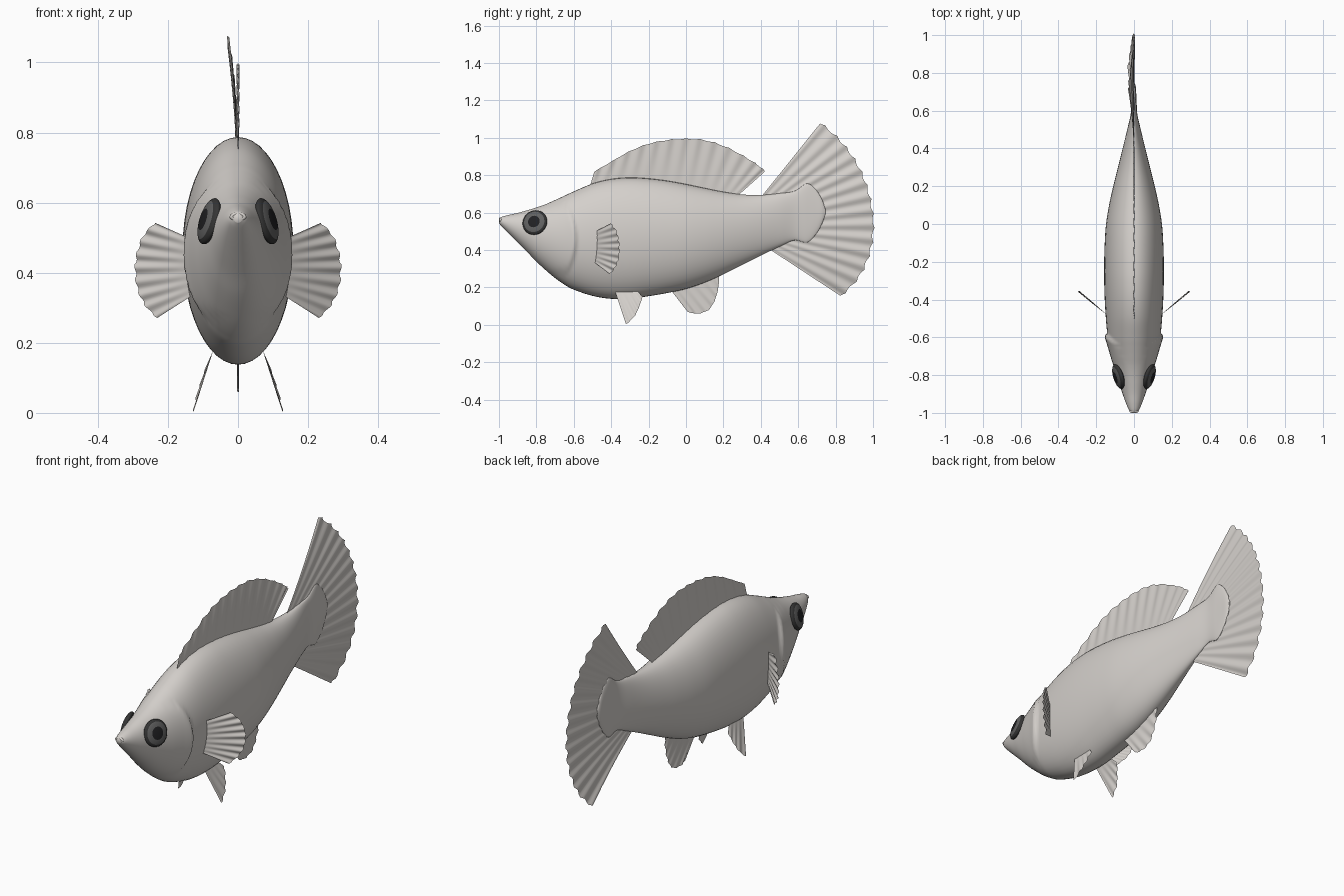
import bpy, bmesh, math
from mathutils import Vector

if "Cube" in bpy.data.objects:
    bpy.data.objects.remove(bpy.data.objects["Cube"])


def material(name, rgb):
    m = bpy.data.materials.new(name)
    m.diffuse_color = (*rgb, 1)
    m.use_nodes = True
    m.node_tree.nodes["Principled BSDF"].inputs["Base Color"].default_value = m.diffuse_color
    return m


SKIN = material("pale skin", (0.66, 0.63, 0.60))
FIN = material("pale fin", (0.66, 0.63, 0.60))
RIM = material("eye rim dark", (0.035, 0.035, 0.035))
IRIS = material("iris grey", (0.12, 0.12, 0.12))
PUPIL = material("pupil black", (0.015, 0.015, 0.017))


def finish(name, bm, mats):
    me = bpy.data.meshes.new(name)
    bm.to_mesh(me)
    bm.free()
    for m in mats:
        me.materials.append(m)
    for p in me.polygons:
        p.use_smooth = True
    ob = bpy.data.objects.new(name, me)
    bpy.context.collection.objects.link(ob)
    return ob


def spline(pts, n):
    """n+1 points on a Catmull-Rom curve through pts."""
    k = len(pts) - 1
    out = []
    for i in range(n + 1):
        u = i / n * k
        j = min(int(u), k - 1)
        t = u - j
        a, b, c, d = (pts[max(j - 1, 0)], pts[j], pts[j + 1], pts[min(j + 2, k)])
        out.append(tuple(0.5 * (2 * q + (r - p) * t + (2 * p - 5 * q + 4 * r - s) * t * t
                                + (3 * q - p - 3 * r + s) * t ** 3)
                         for p, q, r, s in zip(a, b, c, d)))
    return out


def skin_grid(bm, rows, closed=False):
    vs = [[bm.verts.new(p) for p in row] for row in rows]
    n = len(rows[0])
    for a, b in zip(vs, vs[1:]):
        for i in range(n if closed else n - 1):
            j = (i + 1) % n
            bm.faces.new((a[i], a[j], b[j], b[i]))
    return vs


# Body: oval sections (y, top, bottom, half width) with a raised gill cover
stations = [(-1.0, .568, .543, .012), (-.985, .577, .526, .026), (-.95, .587, .49, .042),
            (-.9, .598, .44, .060), (-.85, .612, .39, .076), (-.8, .627, .338, .092),
            (-.75, .645, .292, .107), (-.7, .667, .25, .121), (-.65, .690, .215, .132),
            (-.6, .713, .188, .140), (-.5, .755, .155, .149), (-.4, .779, .139, .155),
            (-.3, .787, .14, .158), (-.2, .782, .153, .158), (-.1, .770, .170, .155),
            (0, .752, .192, .148), (.1, .731, .226, .132), (.2, .711, .270, .110),
            (.3, .697, .320, .085), (.4, .694, .370, .060), (.5, .703, .418, .036),
            (.58, .715, .452, .018), (.645, .755, .44, .014), (.69, .728, .478, .012),
            (.725, .675, .535, .010), (.745, .62, .59, .004)]


def gill(y, z):
    w = max(0, 1 - ((z - .46) / .18) ** 2)
    d = -.595 - 1.6 * (z - .46) ** 2 - y
    return .016 * math.sqrt(w) * (math.exp(-d / .07) if d > 0 else max(0, 1 + d / .018))


rows = []
for y, top, bot, hw in spline(stations, 8 * (len(stations) - 1)):
    ring = []
    for i in range(48):
        a = 2 * math.pi * i / 48
        z = (top + bot) / 2 + (top - bot) / 2 * math.sin(a)
        x = hw * math.cos(a)
        if abs(x) > .02:
            x += math.copysign(gill(y, z), x)
        ring.append((x, y, z))
    rows.append(ring)
bm = bmesh.new()
vs = skin_grid(bm, rows, True)
bm.faces.new(vs[0])
bm.faces.new(vs[-1][::-1])
bmesh.ops.recalc_face_normals(bm, faces=bm.faces)
finish("body", bm, [SKIN])

# Lips: small flattened ring on the snout
bm = bmesh.new()
lip = []
for i in range(24):
    a = 2 * math.pi * i / 24
    lip.append([((.018 + .006 * math.cos(b)) * math.cos(a), -.992 + .007 * math.sin(b),
                 .560 + (.008 + .006 * math.cos(b)) * math.sin(a))
                for b in (2 * math.pi * k / 10 for k in range(10))])
skin_grid(bm, lip + lip[:1], True)
bmesh.ops.remove_doubles(bm, verts=bm.verts, dist=1e-5)
bmesh.ops.recalc_face_normals(bm, faces=bm.faces)
finish("lips", bm, [SKIN])

# Eyes: flattened domes, coloured by distance from the middle
for side, label in ((1, "right"), (-1, "left")):
    bm = bmesh.new()
    bmesh.ops.create_uvsphere(bm, u_segments=40, v_segments=32, radius=1)
    for f in bm.faces:
        c = f.calc_center_median()
        r = math.hypot(c.x, c.y)
        f.material_index = 0 if r > .84 or c.z < 0 else 1 if r > .5 else 2
    for v in bm.verts:
        v.co = (v.co.x * .068, v.co.y * .068, v.co.z * .022)
    eye = finish(label + "_eye", bm, [RIM, IRIS, PUPIL])
    eye.location = (side * .082, -.808, .547)
    eye.rotation_euler = Vector((side * .9, -.28, .27)).to_track_quat('Z', 'Y').to_euler()


def fin(name, inner, outer, ripple, rays, amp=.004, bend=None, side=1):
    """Thin rippled sheet between a root curve and an outer edge curve."""
    n = rays * 8
    a, b = spline(inner, n), spline(outer, n)
    ripple = Vector(ripple)
    rows = []
    for i in range(n + 1):
        s = i / n
        p, q = Vector(a[i]), Vector(b[i])
        row = []
        for k in range(11):
            t = k / 10
            reach = t * (1 - .018 * t * abs(math.cos(math.pi * rays * s)))
            v = p.lerp(q, reach) + ripple * (amp * t * math.sin(2 * math.pi * rays * s))
            if bend:
                v.x += bend(s, t)
            row.append((v.x * side, v.y, v.z))
        rows.append(row)
    bm = bmesh.new()
    skin_grid(bm, rows)
    return finish(name, bm, [FIN])


def flat(pts):
    return [(0, y, z) for y, z in pts]


X = (1, 0, 0)

# Tail fin: a broad fan with its corners leaning to one side
angles = [math.radians(51.2 - 84.5 * i / 8) for i in range(9)]
radii = [.725, .73, .735, .737, .738, .738, .73, .71, .675]
fin("tail_fin",
    flat([(.27 + .1 * math.cos(a), .52 + .1 * math.sin(a)) for a in angles]),
    flat([(.27 + r * math.cos(a), .52 + r * math.sin(a)) for a, r in zip(angles, radii)]),
    X, 14, .005, lambda s, t: -.032 * t * t * (2 * s - 1) ** 2)

# Dorsal fin
fin("dorsal_fin",
    flat([(-.52, .72), (-.3, .74), (-.05, .72), (.15, .69), (.265, .68)]),
    flat([(-.49, .82), (-.4, .873), (-.3, .93), (-.2, .97), (-.1, .99), (0, .997),
          (.1, .99), (.2, .96), (.3, .91), (.38, .86), (.425, .822)]),
    X, 13, .004)

# Anal fin
fin("anal_fin",
    flat([(-.10, .21), (.02, .24), (.17, .29)]),
    flat([(.01, .068), (.06, .058), (.12, .077), (.155, .13), (.172, .19), (.178, .255)]),
    X, 6, .003)

# Paired pelvic and pectoral fins
for side, label in ((1, "right"), (-1, "left")):
    fin(label + "_pelvic_fin",
        [(.07, -.38, .18), (.07, -.32, .18), (.07, -.26, .18)],
        [(.128, -.32, .0), (.118, -.275, .045), (.102, -.25, .095), (.083, -.232, .15)],
        X, 4, .003, None, side)
    base = [(.135, .497), (.135, .44), (.135, .38), (.135, .332)]
    edge = [(.238, .543), (.272, .505), (.290, .455), (.295, .405), (.287, .35),
            (.265, .305), (.232, .27)]

    def swept(pts):
        return [(x, -.475 + (x - .15) * .83, z) for x, z in pts]

    fin(label + "_pectoral_fin", swept(base), swept(edge), (-.64, .77, 0), 8, .004, None, side)
